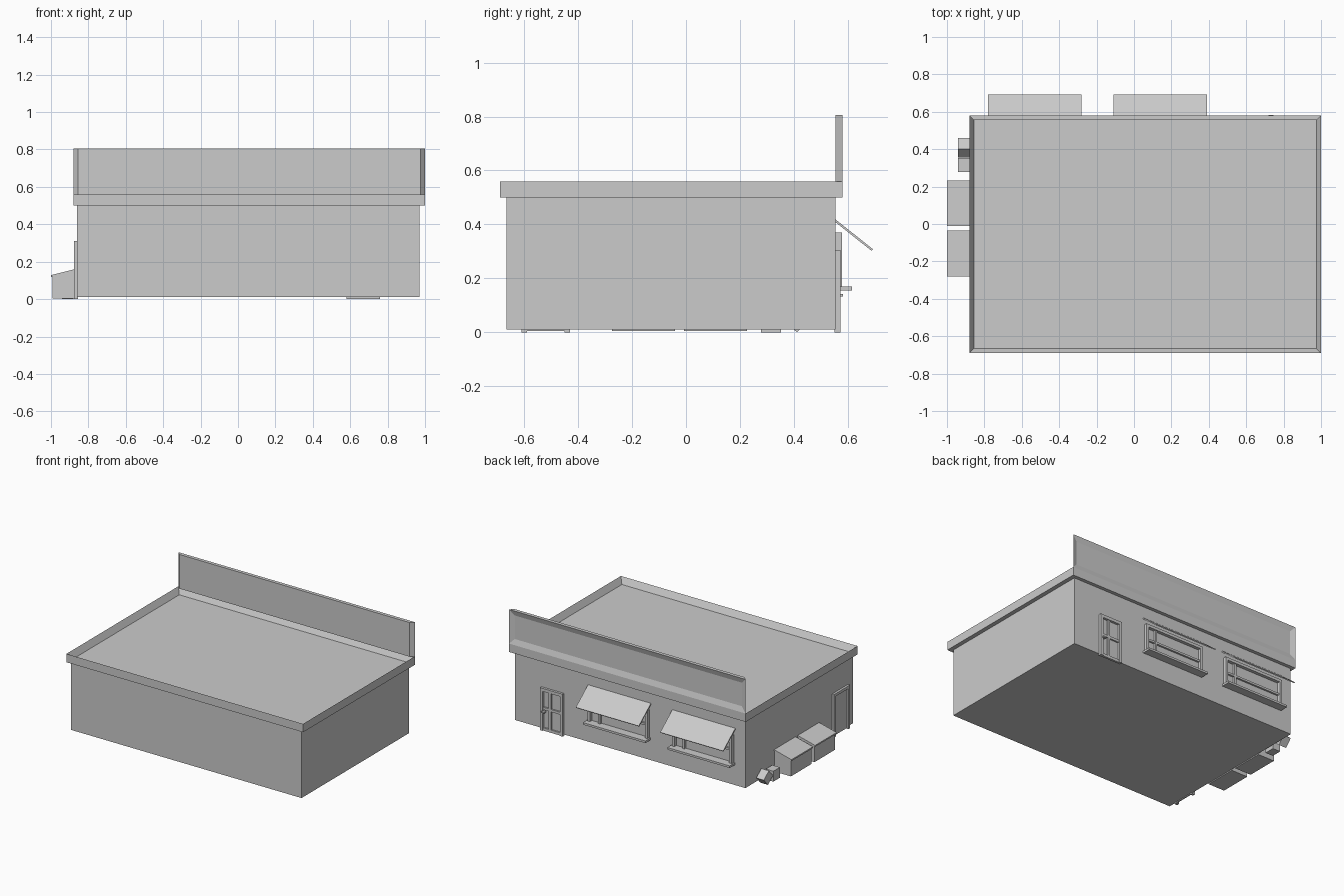
import bpy, bmesh
from mathutils import Vector, Matrix

if "Cube" in bpy.data.objects:
    bpy.data.objects.remove(bpy.data.objects["Cube"])


def finish(name, bm):
    bmesh.ops.recalc_face_normals(bm, faces=bm.faces)
    me = bpy.data.meshes.new(name)
    bm.to_mesh(me)
    bm.free()
    ob = bpy.data.objects.new(name, me)
    bpy.context.collection.objects.link(ob)
    return ob


def add_box(bm, lo, hi):
    lo, hi = Vector(lo), Vector(hi)
    m = Matrix.Translation((lo + hi) / 2) @ Matrix.Diagonal((*(hi - lo), 1))
    bmesh.ops.create_cube(bm, size=1, matrix=m)


def boxes(name, *pairs):
    bm = bmesh.new()
    for lo, hi in pairs:
        add_box(bm, lo, hi)
    return finish(name, bm)


def prism(bm, pts, offset):
    face = bm.faces.new([bm.verts.new(p) for p in pts])
    out = bmesh.ops.extrude_face_region(bm, geom=[face], use_keep_orig=True)
    verts = [g for g in out["geom"] if isinstance(g, bmesh.types.BMVert)]
    bmesh.ops.translate(bm, verts=verts, vec=offset)
    bmesh.ops.recalc_face_normals(bm, faces=bm.faces)


def recess(bm, direction, margin, depth):
    d = Vector(direction)
    bm.normal_update()
    face = max(bm.faces, key=lambda f: (f.normal.dot(d) > 0.99, f.calc_center_median().dot(d)))
    bmesh.ops.inset_region(bm, faces=[face], thickness=margin, use_even_offset=True)
    bmesh.ops.translate(bm, verts=face.verts, vec=-d * depth)


# Main walls
X0, X1, Y0, Y1 = -0.86, 0.97, -0.665, 0.555
boxes("walls", ((X0, Y0, 0.01), (X1, Y1, 0.5)))

# Roof with a raised rim
bm = bmesh.new()
add_box(bm, (-0.88, -0.69, 0.5), (1.0, 0.58, 0.56))
recess(bm, (0, 0, 1), 0.025, 0.045)
finish("roof", bm)

# Sign board with mitred ends and a sunken panel
bm = bmesh.new()
prism(bm, [(-0.88, 0.58, 0.56), (1.0, 0.58, 0.56), (0.975, 0.555, 0.56), (-0.855, 0.555, 0.56)],
      (0, 0, 0.245))
recess(bm, (0, 1, 0), 0.038, 0.012)
finish("sign_board", bm)

# Windows, sills and awnings
for i, x in enumerate((-0.11, -0.78)):
    a, b = x + 0.012, x + 0.488
    f0, f1 = Y1 - 0.005, 0.578
    boxes(f"window_frame_{i}",
          ((a, f0, 0.165), (a + 0.02, f1, 0.37)),
          ((b - 0.02, f0, 0.165), (b, f1, 0.37)),
          ((a + 0.02, f0, 0.35), (b - 0.02, f1, 0.37)),
          ((b - 0.095, f0, 0.17), (b - 0.08, 0.57, 0.35)),
          ((a + 0.02, f0, 0.255), (b - 0.02, 0.568, 0.27)))
    boxes(f"window_sill_{i}", ((x + 0.002, f0, 0.155), (x + 0.498, 0.615, 0.17)))
    bm = bmesh.new()
    prism(bm, [(x, 0.552, 0.41), (x, 0.555, 0.418), (x, 0.693, 0.308), (x, 0.688, 0.302)],
          (0.5, 0, 0))
    finish(f"awning_{i}", bm)

# Main door with glazing bars and handle
f0, f1 = Y1 - 0.005, 0.572
boxes("main_door_frame",
      ((0.58, f0, 0.0), (0.602, f1, 0.305)),
      ((0.738, f0, 0.0), (0.76, f1, 0.305)),
      ((0.602, f0, 0.283), (0.738, f1, 0.305)),
      ((0.602, f0, 0.0), (0.738, 0.566, 0.02)),
      ((0.602, f0, 0.15), (0.738, 0.566, 0.168)),
      ((0.676, f0, 0.02), (0.694, 0.566, 0.283)))
boxes("main_door_handle", ((0.72, 0.56, 0.132), (0.745, 0.582, 0.142)))

# Side door
boxes("side_door_frame",
      ((-0.876, -0.61, 0.0), (-0.855, -0.59, 0.31)),
      ((-0.876, -0.45, 0.0), (-0.855, -0.43, 0.31)),
      ((-0.876, -0.59, 0.29), (-0.855, -0.45, 0.31)))
boxes("side_door_panel", ((-0.864, -0.59, 0.005), (-0.855, -0.45, 0.29)))

# Large waste bins with sloping lids
for i, y in enumerate((-0.28, -0.012)):
    bm = bmesh.new()
    prism(bm, [(-0.992, y + 0.005, 0.004), (-0.862, y + 0.005, 0.004),
               (-0.862, y + 0.005, 0.153), (-0.992, y + 0.005, 0.12)], (0, 0.234, 0))
    finish(f"waste_bin_{i}", bm)
    bm = bmesh.new()
    prism(bm, [(-1.0, y, 0.118), (-0.862, y, 0.153), (-0.862, y, 0.163), (-1.0, y, 0.128)],
          (0, 0.244, 0))
    finish(f"waste_bin_lid_{i}", bm)

# Two small crates, one tipped against the other
boxes("crate", ((-0.94, 0.278, 0.0), (-0.88, 0.352, 0.075)))
bm = bmesh.new()
prism(bm, [(-0.94, 0.412, 0.0), (-0.94, 0.46, 0.052), (-0.94, 0.402, 0.098), (-0.94, 0.356, 0.046)],
      (0.06, 0, 0))
finish("tipped_crate", bm)
